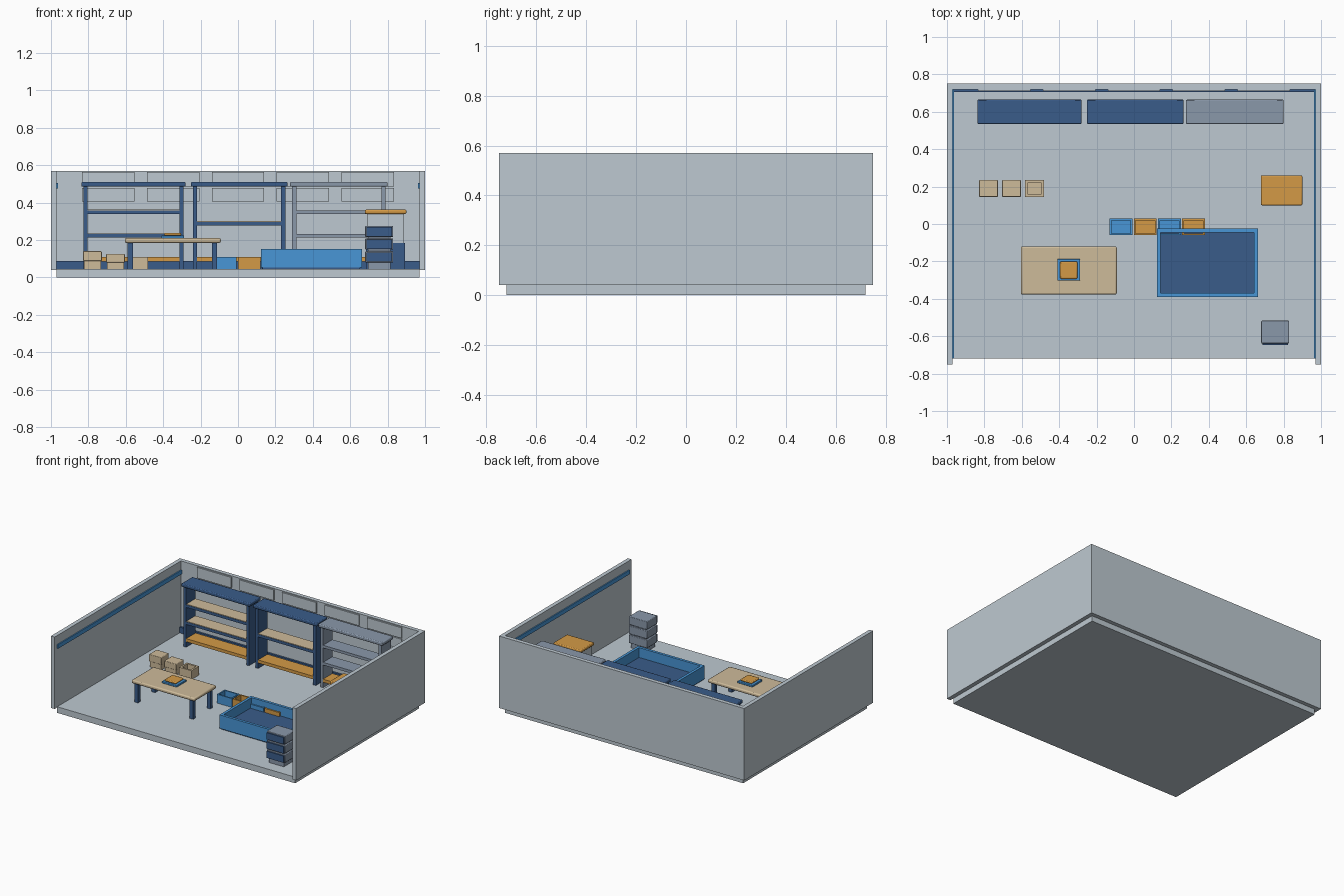
import bpy

if "Cube" in bpy.data.objects:
    bpy.data.objects.remove(bpy.data.objects["Cube"], do_unlink=True)


def material(name, rgb):
    """Flat colour given in sRGB 0-255."""
    lin = [((c / 255 + 0.055) / 1.055) ** 2.4 for c in rgb] + [1.0]
    m = bpy.data.materials.new(name)
    m.use_nodes = True
    m.diffuse_color = lin
    m.node_tree.nodes["Principled BSDF"].inputs["Base Color"].default_value = lin
    return m


LIGHT = material("light grey", (190, 201, 209))
GREY = material("steel grey", (138, 152, 170))
NAVY = material("navy", (58, 92, 138))
BLUE = material("bright blue", (72, 150, 214))
WOOD = material("pale wood", (206, 187, 154))
ORANGE = material("orange", (212, 154, 70))


def box(name, mat, x, y, z, bevel=0.0):
    """Box from (min, max) ranges on each axis."""
    bpy.ops.mesh.primitive_cube_add(size=1)
    o = bpy.context.object
    o.name = name
    for v in o.data.vertices:
        v.co = [r[0] if c < 0 else r[1] for c, r in zip(v.co, (x, y, z))]
    o.data.materials.append(mat)
    if bevel:
        b = o.modifiers.new("soft edge", "BEVEL")
        b.width, b.segments = bevel, 2
        bpy.ops.object.shade_smooth_by_angle()
    return o


def tray(name, mat, inside, x, y, z, wall, floor):
    """Open-topped box with four walls and a coloured floor."""
    (x0, x1), (y0, y1) = x, y
    box(name + "_left", mat, (x1 - wall, x1), y, z)
    box(name + "_right", mat, (x0, x0 + wall), y, z)
    inner = (x0 + wall, x1 - wall)
    box(name + "_front", mat, inner, (y0, y0 + wall), z)
    box(name + "_back", mat, inner, (y1 - wall, y1), z)
    box(name + "_floor", inside, inner, (y0 + wall, y1 - wall), (z[0], floor))


FLOOR = 0.045

# Room shell
box("floor", LIGHT, (-0.97, 0.97), (-0.72, 0.72), (0, FLOOR))
box("back_wall", LIGHT, (-0.97, 0.97), (0.72, 0.75), (0.04, 0.57))
box("skirting", NAVY, (-0.97, 0.97), (0.705, 0.72), (FLOOR, 0.088))
for side, s in (("left", 1), ("right", -1)):
    box(side + "_wall", LIGHT, sorted((s * 0.97, s)), (-0.75, 0.75), (0.04, 0.57))
    box(side + "_stripe", BLUE, sorted((s * 0.962, s * 0.97)), (-0.72, 0.72), (0.475, 0.505))

# Wall panels in two rows
for i in range(5):
    cx = (i - 2) * 0.347
    for row, z in (("upper", (0.485, 0.563)), ("lower", (0.405, 0.478))):
        box(f"{row}_panel_{i + 1}", LIGHT, (cx - 0.14, cx + 0.14), (0.711, 0.72), z)


# Shelving units
def shelf(name, frame, deck, x0, x1, heights):
    box(name + "_top", frame, (x0, x1), (0.535, 0.665), (0.485, 0.51), 0.006)
    a, b = x0 + 0.012, x1 - 0.012
    for side, x in (("right", (a, a + 0.022)), ("left", (b - 0.022, b))):
        box(f"{name}_{side}_side", frame, x, (0.545, 0.655), (FLOOR, 0.485))
    inner = (a + 0.022, b - 0.022)
    for z in heights:
        box(name + "_board", frame, inner, (0.545, 0.655), (z, z + 0.02))
        if deck != frame:
            box(name + "_deck", deck, inner, (0.547, 0.653), (z + 0.02, z + 0.024))
    box(name + "_bottom_board", ORANGE, inner, (0.545, 0.655), (0.085, 0.108))


shelf("right_shelf", NAVY, WOOD, -0.838, -0.28, (0.212, 0.338))
shelf("middle_shelf", NAVY, WOOD, -0.252, 0.265, (0.277,))
shelf("left_shelf", GREY, GREY, 0.278, 0.80, (0.212, 0.338))

# Table with book
box("table_top", WOOD, (-0.605, -0.092), (-0.377, -0.12), (0.185, 0.21), 0.008)
for x in (-0.59, -0.14):
    for y in (-0.362, -0.163):
        box("table_leg", NAVY, (x, x + 0.028), (y, y + 0.028), (FLOOR, 0.185))
box("lower_book", BLUE, (-0.41, -0.288), (-0.303, -0.188), (0.21, 0.224), 0.003)
box("upper_book", ORANGE, (-0.395, -0.303), (-0.293, -0.2), (0.224, 0.238), 0.006)

# Cartons: two with lids, one open
for i, top in enumerate((0.14, 0.125)):
    x = -0.828 + i * 0.123
    mid = (FLOOR + top) / 2
    box("carton_base", WOOD, (x + 0.005, x + 0.095), (0.15, 0.23), (FLOOR, mid))
    box("carton_lid", WOOD, (x, x + 0.1), (0.145, 0.235), (mid - 0.005, top), 0.004)
tray("open_carton", WOOD, WOOD, (-0.582, -0.482), (0.145, 0.235), (FLOOR, 0.11), 0.014, 0.065)

# Row of storage bins
for i in range(4):
    x = -0.13 + i * 0.129
    colour = (BLUE, ORANGE)[i % 2]
    tray(f"bin_{i + 1}", colour, colour, (x, x + 0.122), (-0.06, 0.03), (FLOOR, 0.11), 0.01, 0.06)

# Large play tray
box("play_tray_base", NAVY, (0.13, 0.652), (-0.382, -0.033), (FLOOR, 0.055))
tray("play_tray", BLUE, NAVY, (0.122, 0.662), (-0.39, -0.025), (0.052, 0.152), 0.02, 0.08)

# Counter
box("counter_top", ORANGE, (0.678, 0.9), (0.1, 0.26), (0.34, 0.362), 0.006)
box("counter_body", LIGHT, (0.69, 0.888), (0.112, 0.248), (0.185, 0.34))
box("counter_base", NAVY, (0.685, 0.894), (0.108, 0.252), (FLOOR, 0.185))

# Drawer stack
box("drawer_core", GREY, (0.695, 0.815), (-0.63, -0.525), (FLOOR, 0.25))
for z in (0.08, 0.148, 0.216):
    box("drawer_tier", GREY, (0.68, 0.83), (-0.638, -0.517), (z, z + 0.06), 0.004)
    box("drawer_front", NAVY, (0.686, 0.824), (-0.648, -0.637), (z + 0.004, z + 0.054))
